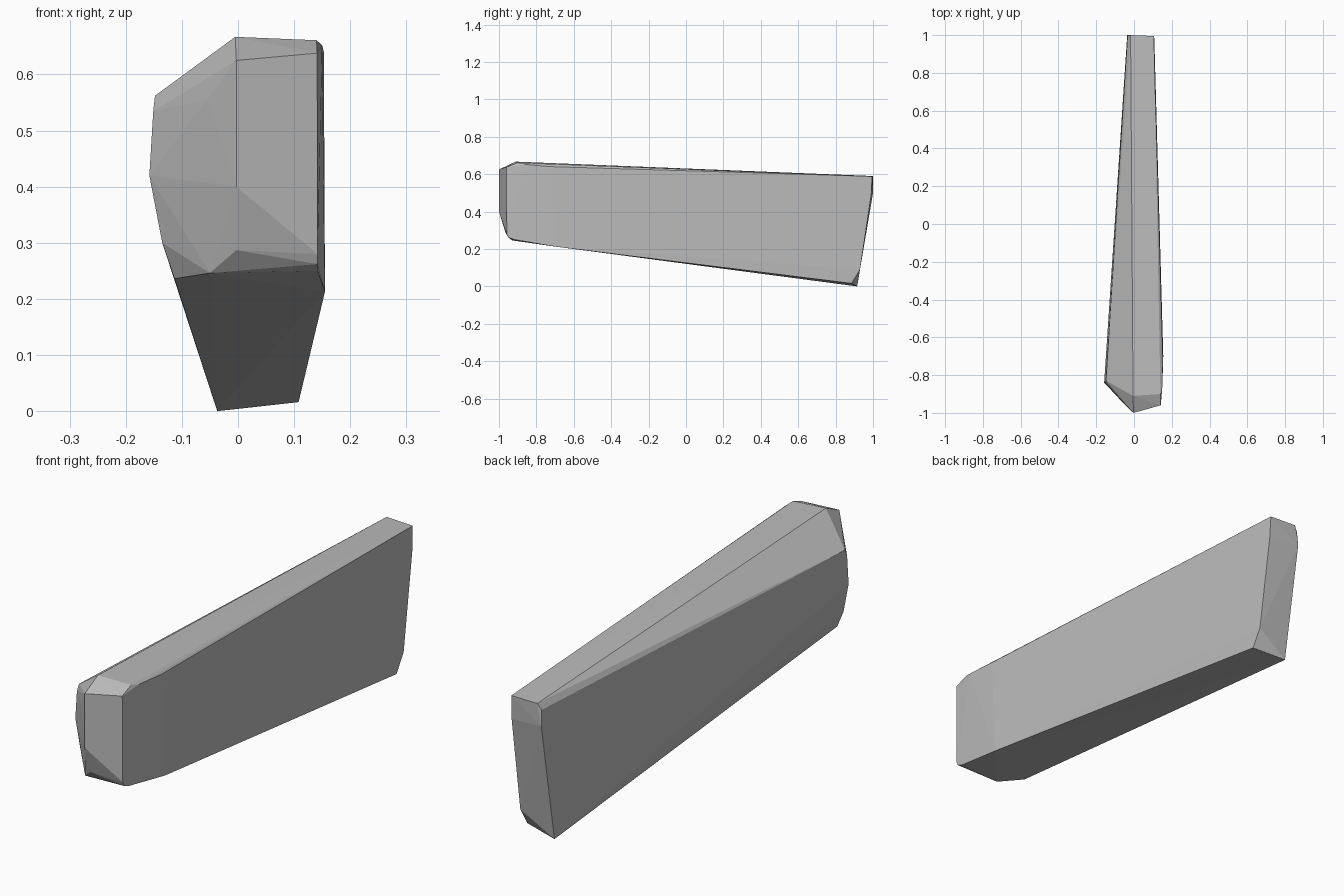
import bpy, bmesh

grey = bpy.data.materials.new("stone grey")
grey.diffuse_color = (0.5, 0.5, 0.5, 1)

# Blunt faceted nose
nose = [(-0.003, -1.0, 0.625), (-0.003, -1.0, 0.40), (-0.003, -0.965, 0.287),
        (-0.005, -0.91, 0.667), (0.14, -0.90, 0.661), (0.141, -0.96, 0.638),
        (0.142, -0.958, 0.28), (0.142, -0.95, 0.262), (0.142, -0.92, 0.25),
        (-0.05, -0.93, 0.246), (-0.055, -0.95, 0.555)]
# Left shoulder, the widest part of the left side
left_shoulder = [(-0.148, -0.83, 0.562), (-0.151, -0.84, 0.535), (-0.158, -0.84, 0.42),
                 (-0.135, -0.84, 0.30), (-0.113, -0.83, 0.236)]
# Right shoulder
right_shoulder = [(0.150, -0.86, 0.652), (0.153, -0.72, 0.64), (0.155, -0.70, 0.213)]
# Narrow tail with a clipped lower corner
tail = [(-0.018, 1.0, 0.59), (0.105, 0.995, 0.588), (-0.034, 0.995, 0.565),
        (-0.036, 1.0, 0.50), (0.107, 0.99, 0.49), (0.109, 0.93, 0.09),
        (-0.02, 0.93, 0.085), (0.108, 0.885, 0.016), (-0.037, 0.915, 0.0)]

# Faceted slab wrapped around the section points
bm = bmesh.new()
for p in nose + left_shoulder + right_shoulder + tail:
    bm.verts.new(p)
hull = bmesh.ops.convex_hull(bm, input=bm.verts)
unused = {g for g in hull["geom_interior"] + hull["geom_unused"]
          if isinstance(g, bmesh.types.BMVert)}
bmesh.ops.delete(bm, geom=list(unused), context='VERTS')
bmesh.ops.dissolve_limit(bm, angle_limit=0.02, verts=bm.verts, edges=bm.edges)
bmesh.ops.recalc_face_normals(bm, faces=bm.faces)

mesh = bpy.data.meshes.new("stone_slab")
bm.to_mesh(mesh)
bm.free()
mesh.materials.append(grey)
slab = bpy.data.objects.new("stone_slab", mesh)
bpy.context.collection.objects.link(slab)
